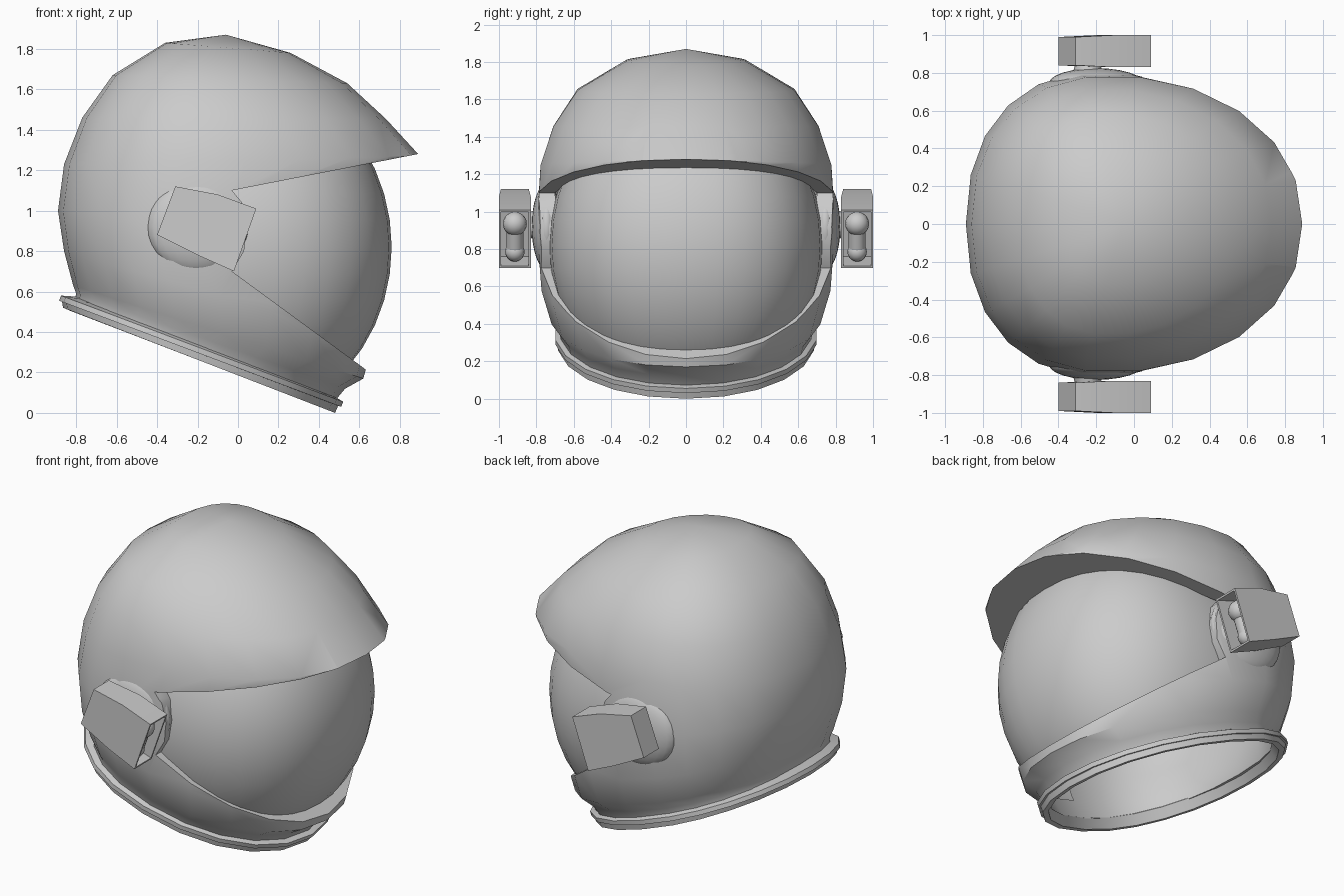
import bpy, bmesh
from math import cos, sin, pi, radians
from mathutils import Vector, Matrix

if "Cube" in bpy.data.objects:
    bpy.data.objects.remove(bpy.data.objects["Cube"])

SEG = 22


def smooth(ob, angle):
    bpy.ops.object.select_all(action='DESELECT')
    ob.select_set(True)
    bpy.context.view_layer.objects.active = ob
    bpy.ops.object.shade_smooth_by_angle(angle=radians(angle))


def finish(bm, name, angle=40):
    bmesh.ops.remove_doubles(bm, verts=bm.verts, dist=0.0005)
    bmesh.ops.recalc_face_normals(bm, faces=bm.faces)
    me = bpy.data.meshes.new(name)
    bm.to_mesh(me)
    bm.free()
    ob = bpy.data.objects.new(name, me)
    bpy.context.collection.objects.link(ob)
    smooth(ob, angle)
    return ob


def mirror_y(ob):
    ob.modifiers.new("mirror", 'MIRROR').use_axis = (False, True, False)


def spow(v, e):
    return abs(v) ** e * (1 if v > 0 else -1)


def ring(fx, fz, bx, bz, hw, back):
    """Egg-shaped section between a front and a back point, hw = half width."""
    f, b = Vector((fx, 0, fz)), Vector((bx, 0, bz))
    c = b.lerp(f, 0.42)
    pts = []
    for i in range(SEG):
        u, v = cos(2 * pi * i / SEG), sin(2 * pi * i / SEG)
        e = 0.97 if u > 0 else back
        p = c + ((f if u > 0 else b) - c) * abs(u) ** e
        pts.append((p.x, hw * spow(v, e), p.z))
    return pts


def loft(sections, back, closed=False):
    bm = bmesh.new()
    rows = [[bm.verts.new(p) for p in ring(*s, back)] for s in sections]
    pairs = list(zip(rows, rows[1:])) + ([(rows[-1], rows[0])] if closed else [])
    for a, b in pairs:
        for i in range(SEG):
            j = (i + 1) % SEG
            bm.faces.new((a[i], a[j], b[j], b[i]))
    return bm


def prism(profile, y0, y1):
    """Side outline in x, z extruded across y."""
    bm = bmesh.new()
    face = bm.faces.new([bm.verts.new((x, y0, z)) for x, z in profile])
    geo = bmesh.ops.extrude_face_region(bm, geom=[face])["geom"]
    bmesh.ops.translate(bm, vec=(0, y1 - y0, 0),
                        verts=[g for g in geo if isinstance(g, bmesh.types.BMVert)])
    bmesh.ops.recalc_face_normals(bm, faces=bm.faces)
    return bm


def ball(bm, centre, radii, u=20, v=12):
    return bmesh.ops.create_uvsphere(bm, u_segments=u, v_segments=v, radius=1,
                                     matrix=Matrix.Translation(centre)
                                     @ Matrix.Diagonal((*radii, 1)))


# Helmet shell: outer skin from crown to neck, then inner skin back up
outer = [(-0.06, 1.87, -0.06, 1.87, 0), (0.26, 1.78, -0.36, 1.83, 0.32),
         (0.54, 1.63, -0.62, 1.67, 0.585), (0.73, 1.455, -0.77, 1.46, 0.715),
         (0.90, 1.27, -0.86, 1.23, 0.785), (0.80, 0.80, -0.89, 1.0, 0.805),
         (0.67, 0.36, -0.86, 0.80, 0.78), (0.62, 0.17, -0.815, 0.63, 0.725),
         (0.53, 0.12, -0.80, 0.59, 0.685), (0.48, 0.06, -0.81, 0.55, 0.67)]
inner = [(0.44, 0.08, -0.78, 0.55, 0.64), (0.54, 0.20, -0.76, 0.63, 0.66),
         (0.58, 0.36, -0.80, 0.80, 0.70), (0.68, 0.80, -0.83, 1.0, 0.725),
         (0.66, 1.25, -0.80, 1.22, 0.71), (0.58, 1.42, -0.70, 1.42, 0.64),
         (0.44, 1.58, -0.56, 1.60, 0.52), (0.22, 1.72, -0.32, 1.75, 0.29),
         (-0.06, 1.79, -0.06, 1.79, 0)]
shell = finish(loft(outer + inner, 0.89), "helmet_shell")

# Face opening cut through the shell
opening = finish(prism([(-0.03, 1.10), (0.02, 1.04), (0.045, 0.92), (0.03, 0.80),
                        (-0.03, 0.70), (0.57, 0.26), (1.3, -0.28), (1.3, 1.36)],
                       -1.2, 1.2), "opening_cutter")
cut = shell.modifiers.new("opening", 'BOOLEAN')
cut.operation, cut.object, cut.solver = 'DIFFERENCE', opening, 'EXACT'
bpy.context.view_layer.objects.active = shell
bpy.ops.object.modifier_apply(modifier="opening")
bpy.data.objects.remove(opening)
smooth(shell, 40)

# Visor: front part of a slightly squared ellipsoid
bm = bmesh.new()
ball(bm, (0, 0, 0), (1, 1, 1), 32, 20)
for v in bm.verts:
    r = Vector(v.co.xy).length
    if r > 0.001:
        v.co.x = r * spow(v.co.x / r, 0.88)
        v.co.y = r * spow(v.co.y / r, 0.88)
    v.co = (v.co.x * 0.76, v.co.y * 0.73, v.co.z * 0.85 + 0.82)
for co, no in (((-0.08, 0, 0), (-1, 0, 0)), ((0.5, 0, 0.17), (-0.36, 0, -0.93)),
               ((0, 0, 1.35), (0, 0, 1))):
    bmesh.ops.bisect_plane(bm, geom=bm.verts[:] + bm.edges[:] + bm.faces[:],
                           plane_co=co, plane_no=no, clear_outer=True)
finish(bm, "visor", 60)

# Tilted stepped neck ring
finish(loft([(0.47, 0.085, -0.80, 0.575, 0.66), (0.52, 0.055, -0.875, 0.58, 0.705),
             (0.51, 0.03, -0.885, 0.555, 0.705), (0.495, 0.035, -0.87, 0.55, 0.695),
             (0.48, 0.0, -0.865, 0.52, 0.69), (0.445, 0.015, -0.83, 0.505, 0.66),
             (0.44, 0.08, -0.79, 0.56, 0.64)], 0.95, closed=True), "neck_ring", 45)

# Swollen ear pads with lamp mounts
bm = bmesh.new()
ball(bm, (-0.20, 0.745, 0.92), (0.25, 0.08, 0.23), 24, 16)
mirror_y(finish(bm, "ear_pad", 60))
bm = bmesh.new()
bmesh.ops.create_cone(bm, cap_ends=True, segments=12, radius1=0.08, radius2=0.065, depth=0.06,
                      matrix=Matrix.Translation((-0.245, 0.825, 0.93))
                      @ Matrix.Rotation(-pi / 2, 4, 'X'))
mirror_y(finish(bm, "lamp_mount", 50))

# Lamp housings, recessed at the front
bm = prism([(-0.31, 1.12), (-0.10, 1.08), (0.09, 1.01), (-0.02, 0.70),
            (-0.20, 0.78), (-0.40, 0.88)], 0.83, 1.0)
for v in bm.verts:
    if v.co.x < -0.3:
        v.co.y = 0.915 + (v.co.y - 0.915) * 0.88
front = max(bm.faces, key=lambda f: f.normal.x)
n = front.normal.copy()
bmesh.ops.inset_region(bm, faces=[front], thickness=0.016)
geo = bmesh.ops.extrude_face_region(bm, geom=[front])["geom"]
bmesh.ops.translate(bm, vec=n * -0.15,
                    verts=[g for g in geo if isinstance(g, bmesh.types.BMVert)])
if front.is_valid:
    bmesh.ops.delete(bm, geom=[front], context='FACES_ONLY')
mirror_y(finish(bm, "lamp_housing", 25))

# Twin bulbs with a short bridge, set inside the housing
bm = bmesh.new()
hi, lo = Vector((-0.015, 0.915, 0.935)), Vector((-0.07, 0.915, 0.785))
for p, r in ((hi, 0.064), (lo, 0.052)):
    ball(bm, p, (r, r, r), 16, 10)
bmesh.ops.create_cone(bm, cap_ends=True, segments=12, radius1=0.045, radius2=0.045,
                      depth=(hi - lo).length, matrix=Matrix.Translation((hi + lo) / 2)
                      @ (hi - lo).to_track_quat('Z', 'Y').to_matrix().to_4x4())
mirror_y(finish(bm, "lamp_bulbs", 50))
